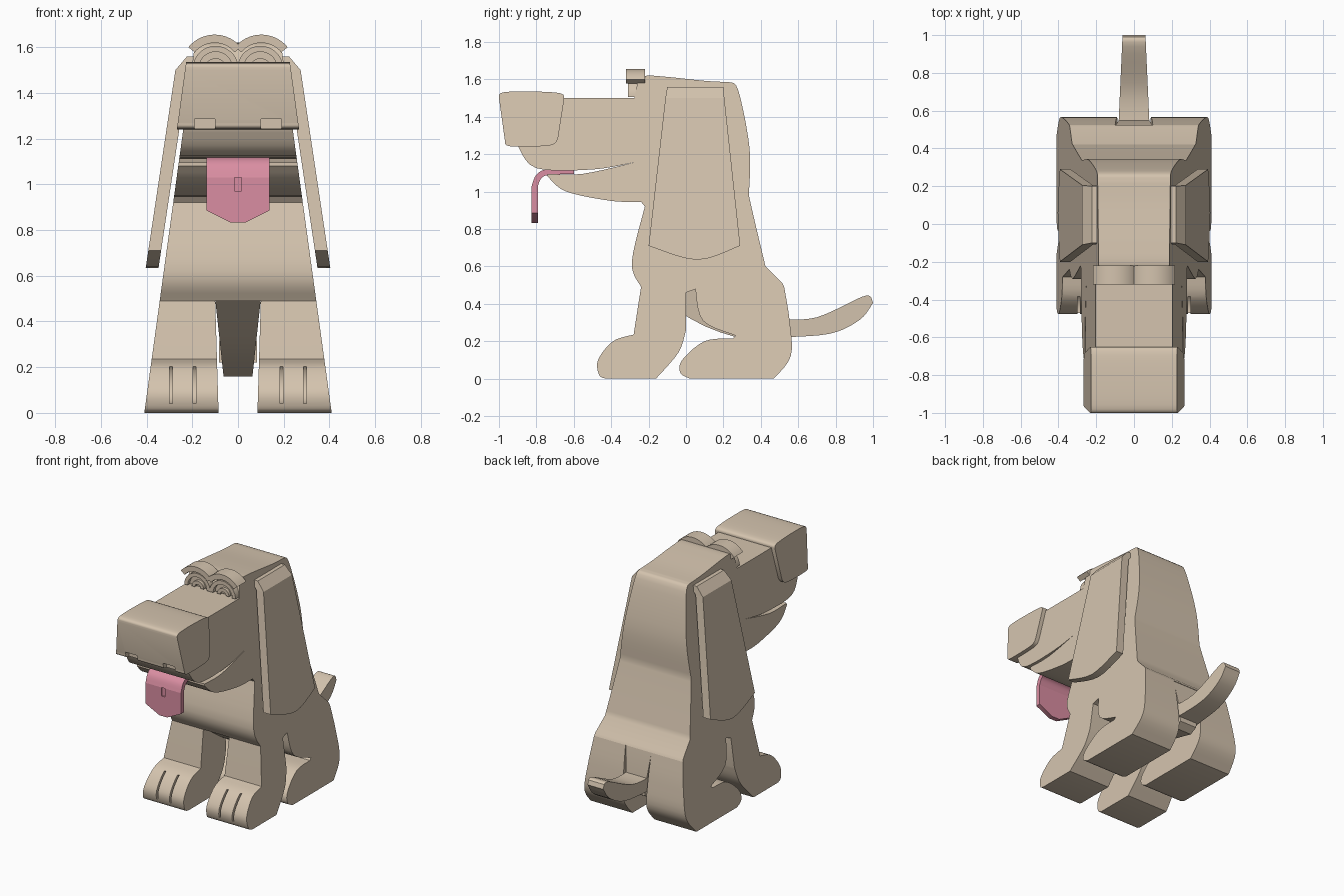
import bpy, bmesh, math

if "Cube" in bpy.data.objects:
    bpy.data.objects.remove(bpy.data.objects["Cube"])


def material(name, rgb):
    mat = bpy.data.materials.new(name)
    mat.use_nodes = True
    mat.diffuse_color = (*rgb, 1)
    mat.node_tree.nodes["Principled BSDF"].inputs["Base Color"].default_value = (*rgb, 1)
    return mat


TAN = material("tan", (.66, .55, .425))
PINK = material("pink", (.7, .27, .36))


def smooth(ob):
    bpy.ops.object.select_all(action="DESELECT")
    ob.select_set(True)
    bpy.context.view_layer.objects.active = ob
    bpy.ops.object.shade_smooth_by_angle(angle=math.radians(38))


def loft(name, ring_a, ring_b, mat):
    """Solid between two matching outlines."""
    bm = bmesh.new()
    a = [bm.verts.new(p) for p in ring_a]
    b = [bm.verts.new(p) for p in ring_b]
    bm.faces.new(a)
    bm.faces.new(b)
    for i in range(len(a)):
        bm.faces.new((a[i - 1], a[i], b[i], b[i - 1]))
    bmesh.ops.recalc_face_normals(bm, faces=bm.faces)
    mesh = bpy.data.meshes.new(name)
    bm.to_mesh(mesh)
    bm.free()
    ob = bpy.data.objects.new(name, mesh)
    bpy.context.collection.objects.link(ob)
    mesh.materials.append(mat)
    smooth(ob)
    return ob


def curve(*points, steps=5):
    """Smooth stroke through a few points."""
    path = []
    last = len(points) - 1
    for i in range(last):
        p, q = points[i], points[i + 1]
        before, after = points[max(i - 1, 0)], points[min(i + 2, last)]
        for k in range(steps):
            t = k / steps
            u = 1 - t
            path.append(tuple(
                q[c] * t * t * (3 - 2 * t) + p[c] * u * u * (3 - 2 * u)
                + t * u * (u * (q[c] - before[c]) - t * (after[c] - p[c])) / 2
                for c in range(2)))
    return path + [points[-1]]


def outline(*strokes):
    """Join strokes into one closed outline without doubled points."""
    ring = [p for stroke in strokes for p in stroke]
    return [p for i, p in enumerate(ring) if math.dist(p, ring[i - 1]) > .001]


def prism(name, profile, outer, inner=None, side=1, mat=TAN):
    """Side profile (y, z) spread in x between two width rules."""
    inner = inner or (lambda y, z: -outer(y, z))
    return loft(name, [(side * inner(y, z), y, z) for y, z in profile],
                [(side * outer(y, z), y, z) for y, z in profile], mat)


def plate(name, shape, front, back, mat=TAN):
    """Front outline (x, z) extruded along y."""
    return loft(name, [(x, front, z) for x, z in shape],
                [(x, back, z) for x, z in shape], mat)


def block(center, width, front, back, bottom, top):
    left, right = center - width / 2, center + width / 2
    return plate("cutter", [(left, bottom), (right, bottom), (right, top), (left, top)],
                 front, back)


def cut(ob, cutter):
    cutter.hide_render = True
    mod = ob.modifiers.new("cut", "BOOLEAN")
    mod.operation = "DIFFERENCE"
    mod.solver = "EXACT"
    mod.object = cutter
    bpy.context.view_layer.objects.active = ob
    bpy.ops.object.modifier_apply(modifier=mod.name)
    bpy.data.objects.remove(cutter)
    smooth(ob)


def arc(center, radius, start, end, steps=18):
    angles = [math.radians(start + (end - start) * i / steps) for i in range(steps + 1)]
    return [(center[0] + radius * math.cos(a), center[1] + radius * math.sin(a))
            for a in angles]


def arch(name, center, radius, thickness, front, back, start=0):
    """Band that follows the upper part of a circle."""
    end = 180 - start
    plate(name, arc(center, radius, start, end)
          + arc(center, radius - thickness, end, start), front, back)


# The whole figure narrows evenly towards the top
def half_width(y, z):
    return .41 - .1375 * z


# Head, jaw and chest in one profile with a mouth slot
chest = curve((-.24, .49), (-.29, .62), (-.22, .92))
jaw = curve((-.24, .945), (-.4, .95), (-.64, 1), (-.74, 1.08))
mouth_floor = curve((-.74, 1.095), (-.55, 1.095), (-.28, 1.155))
upper_lip = curve((-.28, 1.155), (-.5, 1.118), (-.8, 1.125), (-.9, 1.245))
muzzle = [(-.9, 1.5), (-.275, 1.5)]
crown = curve((-.26, 1.58), (-.22, 1.618), (-.1, 1.613), (.1, 1.592), (.23, 1.585))
nape = curve((.23, 1.585), (.28, 1.54), (.34, 1.23), (.336, .98))
back = curve((.336, .98), (.37, .83), (.425, .6)) + [(.515, .51), (.525, .49)]
prism("head_and_torso",
      outline(chest, jaw, mouth_floor, upper_lip, muzzle, crown, nape, back), half_width)

# Side slab holding a front and a hind leg, with the gap between them
paw = curve((-.28, .235), (-.39, .2), (-.47, .1), (-.465, .02), (-.43, 0))
front_leg_back = curve((-.16, 0), (-.04, .14), (0, .26)) + [(0, .46)]
thigh = curve((.05, .478), (.09, .31), (.265, .23))
hind_paw = curve((.25, .215), (.1, .2), (-.02, .1), (-.03, .03), (.02, 0))
rump = curve((.47, 0), (.56, .12), (.555, .3), (.525, .49))
leg_profile = outline([(-.24, .49), (-.245, .46)], paw, front_leg_back, thigh, hind_paw, rump)

# Hanging ear, folded over at the top
ear_edge = curve((-.2, .71), (.06, .635), (.29, .71))
ear_profile = outline([(-.11, 1.5)], ear_edge, [(.205, 1.5)])
fold_profile = [(-.1, 1.56), (-.11, 1.5), (.205, 1.5), (.2, 1.56)]
EAR_THICKNESS = .056


def ear_outer(y, z):
    slope = .15 if z < 1.5 else .85
    return .274 + slope * (1.5 - z)


def ear_inner(y, z):
    return ear_outer(y, z) - EAR_THICKNESS


for side, label in ((1, "left"), (-1, "right")):
    legs = prism(label + "_legs", leg_profile, half_width,
                 lambda y, z: .085 + .03 * z, side)
    # Slits between the toes
    slit = arc((-.46, .14), .1, 0, 340)
    for x in (.19, .293):
        cut(legs, prism("cutter", slit, lambda y, z: x + .006,
                        lambda y, z: x - .006, side))
    prism(label + "_ear", ear_profile, ear_outer, ear_inner, side)
    prism(label + "_ear_fold", fold_profile, ear_outer, ear_inner, side)

    # Eye with rim, pupil and heavy brow
    center = (side * .098, 1.506)
    plate(label + "_eye", arc(center, .09, 0, 180), -.285, -.25)
    arch(label + "_eye_rim", center, .1, .026, -.31, -.25)
    arch(label + "_pupil", center, .046, .024, -.305, -.25)
    arch(label + "_brow", (side * .102, 1.507), .148, .036, -.32, -.22, start=39)

# Belly between the legs
underside = curve((-.24, .5), (.1, .28), (.5, .16))
prism("belly", outline(underside, [(.55, .19), (.55, .3), (.52, .5)]),
      lambda y, z: .046 + .108 * z)

# Nose block with two nostril notches
nose_top = curve((-1, 1.5), (-.98, 1.53), (-.83, 1.535), (-.67, 1.525), (-.652, 1.49))
nose_bottom = curve((-.685, 1.28), (-.73, 1.246), (-.94, 1.242), (-.968, 1.27))
nose = prism("nose", outline(nose_top, nose_bottom),
             lambda y, z: half_width(y, z) + .028)
for side in (1, -1):
    cut(nose, block(side * .145, .09, -1.1, -.93, 1.2, 1.285))

# Tongue hanging from the mouth, with a groove down the middle
tongue_top = curve((-.6, 1.122), (-.74, 1.12), (-.8, 1.09), (-.825, 1.03))
tongue_under = curve((-.792, 1.03), (-.77, 1.075), (-.72, 1.09), (-.6, 1.094))
prism("tongue_root", outline(tongue_top, tongue_under), lambda y, z: .137, mat=PINK)
right_edge = [(-.137, 1.03), (-.137, .885), (-.03, .832)]
left_edge = [(-x, z) for x, z in reversed(right_edge)]
tongue = plate("tongue_tip", right_edge + left_edge, -.825, -.792, PINK)
cut(tongue, block(0, .03, -.9, -.815, .97, 1.2))

# Upturned tail
tail_top = curve((.5, .315), (.7, .328), (.94, .437), (.99, .435))
tail_under = curve((1, .405), (.93, .315), (.77, .24), (.5, .22))
prism("tail", outline(tail_top, tail_under), lambda y, z: .08 - .045 * (y - .57))
